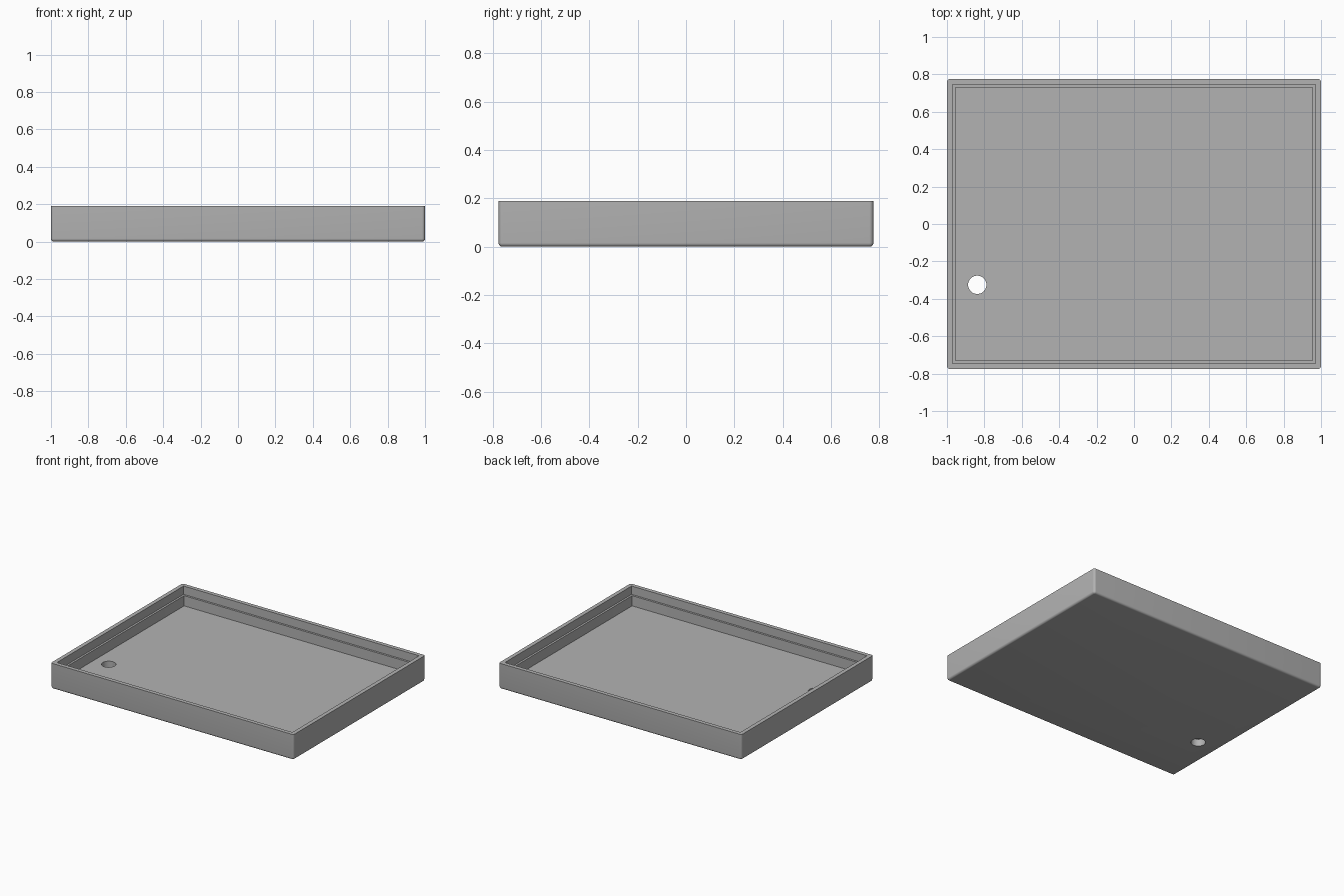
import bpy, bmesh, math

if "Cube" in bpy.data.objects:
    bpy.data.objects.remove(bpy.data.objects["Cube"])

grey = bpy.data.materials.new("grey")
grey.diffuse_color = (0.45, 0.45, 0.45, 1)
grey.use_nodes = True
grey.node_tree.nodes["Principled BSDF"].inputs["Base Color"].default_value = grey.diffuse_color

HX, HY, H = 1.0, 0.775, 0.19   # half length, half width, height
R = 0.016                      # outer edge radius
SEG = 6                        # segments per rounded corner


def ring(bm, inset, z, radius):
    """Rounded rectangle of vertices, inset from the outer walls."""
    verts = []
    cx, cy = HX - inset - radius, HY - inset - radius
    for q, (sx, sy) in enumerate(((1, 1), (-1, 1), (-1, -1), (1, -1))):
        for i in range(SEG + 1):
            a = math.pi / 2 * (q + i / SEG)
            verts.append(bm.verts.new((sx * cx + radius * math.cos(a),
                                       sy * cy + radius * math.sin(a), z)))
    return verts


# Wall section: rounded bottom edge, flat rim, inner ledge, floor
section = []
for i in range(SEG + 1):
    a = math.pi / 2 * i / SEG
    section.append((R * (1 - math.sin(a)), R * (1 - math.cos(a)), R * math.sin(a) + 0.001))
section += [(0, H, R), (0.03, H, 0.002), (0.03, 0.128, 0.002),
            (0.045, 0.128, 0.002), (0.045, 0.052, 0.002)]

bm = bmesh.new()
rings = [ring(bm, *s) for s in section]
for a, b in zip(rings, rings[1:]):
    for i in range(len(a)):
        j = (i + 1) % len(a)
        bm.faces.new((a[i], a[j], b[j], b[i]))
bm.faces.new(rings[0][::-1])
bm.faces.new(rings[-1])
bmesh.ops.recalc_face_normals(bm, faces=bm.faces)
mesh = bpy.data.meshes.new("tray")
bm.to_mesh(mesh)
bm.free()
tray = bpy.data.objects.new("tray", mesh)
bpy.context.collection.objects.link(tray)
mesh.materials.append(grey)

# Drain hole through the floor
bpy.ops.mesh.primitive_cylinder_add(vertices=48, radius=0.049, depth=0.3,
                                    location=(-0.838, -0.325, 0.03))
cutter = bpy.context.object
cutter.name = "drain_hole_cutter"
cutter.data.materials.append(grey)
cut = tray.modifiers.new("drain_hole", 'BOOLEAN')
cut.operation = 'DIFFERENCE'
cut.solver = 'EXACT'
cut.object = cutter

# Apply the cut, then smooth the rounded edges
bpy.ops.object.select_all(action='DESELECT')
tray.select_set(True)
bpy.context.view_layer.objects.active = tray
bpy.ops.object.modifier_apply(modifier=cut.name)
bpy.data.objects.remove(cutter)
bpy.ops.object.shade_smooth_by_angle(angle=math.radians(30))
